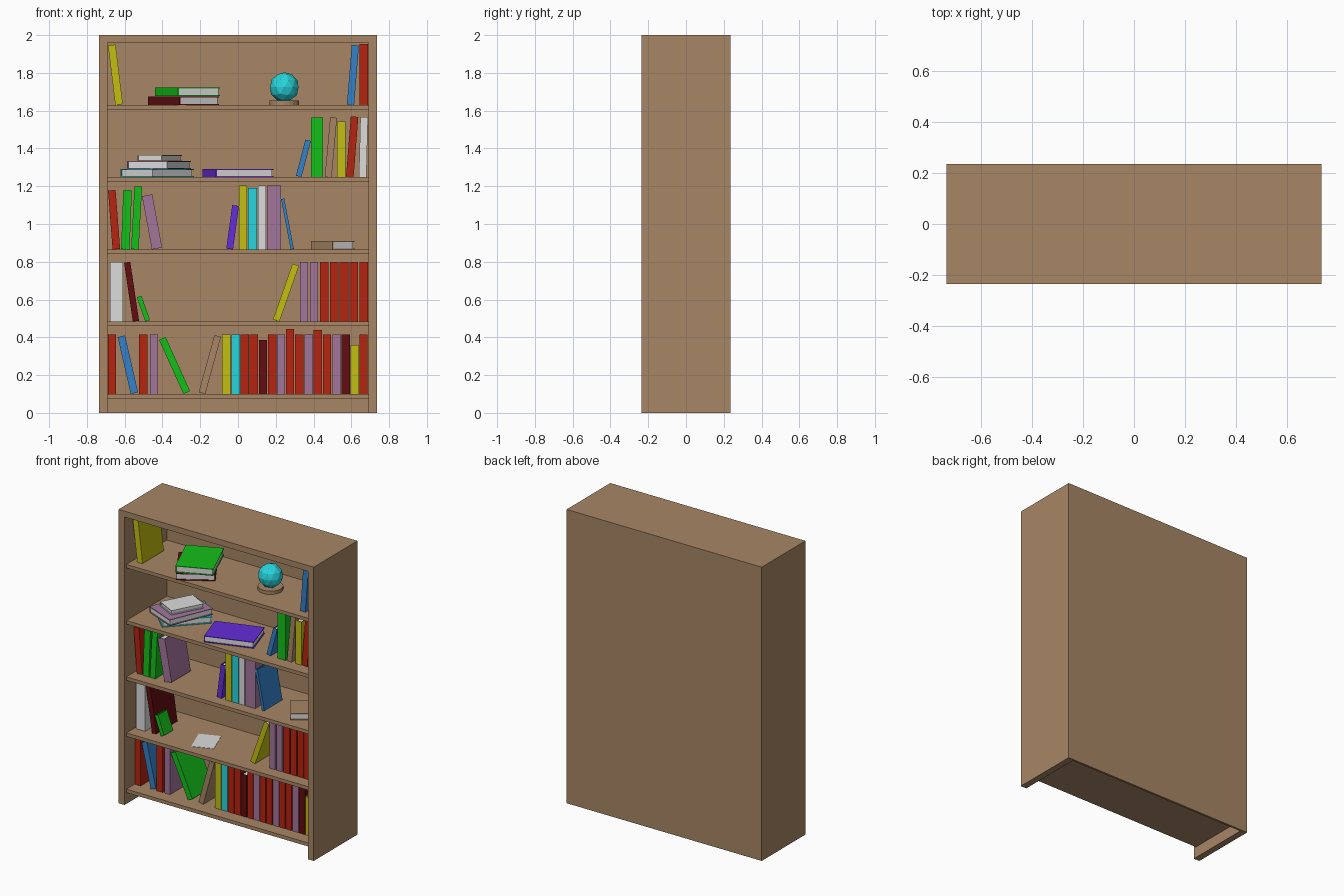
import bpy, bmesh, math
from mathutils import Matrix, Vector

if "Cube" in bpy.data.objects:
    bpy.data.objects.remove(bpy.data.objects["Cube"])

COLOURS = {
    "wood": (.39, .24, .13), "red": (.47, .018, .005), "green": (.007, .52, .01),
    "yellow": (.55, .52, .006), "cyan": (.02, .66, .72), "violet": (.127, .026, .69),
    "mauve": (.37, .18, .33), "blue": (.033, .218, .57), "white": (.72, .72, .72),
    "maroon": (.12, .004, .005),
}
MATS = {}
for cname, rgb in COLOURS.items():
    MATS[cname] = bpy.data.materials.new(cname)
    MATS[cname].diffuse_color = (*rgb, 1)


def add_box(bm, lo, hi, mat=0):
    lo, hi = Vector(lo), Vector(hi)
    m = Matrix.Translation((lo + hi) / 2) @ Matrix.Diagonal((*(hi - lo), 1))
    verts = bmesh.ops.create_cube(bm, size=1, matrix=m)["verts"]
    for f in {f for v in verts for f in v.link_faces}:
        f.material_index = mat


def finish(name, bm, colours, matrix=Matrix()):
    mesh = bpy.data.meshes.new(name)
    bm.to_mesh(mesh)
    bm.free()
    for c in colours:
        mesh.materials.append(MATS[c])
    ob = bpy.data.objects.new(name, mesh)
    ob.matrix_world = matrix
    bpy.context.collection.objects.link(ob)
    return ob


def box(name, lo, hi, colour="wood"):
    bm = bmesh.new()
    add_box(bm, lo, hi)
    return finish(name, bm, [colour])


def book(colour, t, d, h, matrix):
    """Centred book: thickness on x, spine at -y, height on z."""
    bm = bmesh.new()
    c, e = .005, .006
    x, y, z = t / 2, d / 2, h / 2
    add_box(bm, (-x, -y, -z), (-x + c, y, z))                    # covers
    add_box(bm, (x - c, -y, -z), (x, y, z))
    add_box(bm, (-x + c, -y, -z), (x - c, -y + c, z))            # spine
    add_box(bm, (-x + c, -y + c, -z + e), (x - c, y - e, z - e), 1)  # pages
    finish(colour + "_book", bm, [colour, "white"], matrix)


def stand(floor, front, rows):
    """Standing books: colour, x min, x max, top z, optional signed thickness if leaning."""
    for colour, x0, x1, top, *lean in rows:
        w, h = x1 - x0, top - floor
        t, a, sign = w, 0, 1
        if lean:
            t, sign = abs(lean[0]), math.copysign(1, lean[0])
            for _ in range(30):
                a = math.atan2(w - t * math.cos(a), h - t * math.sin(a))
        length = (h - t * math.sin(a)) / math.cos(a)
        d = .72 * length
        m = Matrix.Translation(((x0 + x1) / 2, front + d / 2, floor + h / 2))
        book(colour, t, d, length, m @ Matrix.Rotation(sign * a, 4, "Y"))


# local thickness -> z, depth -> x, height -> y
FLAT = Matrix(((0, 1, 0, 0), (0, 0, 1, 0), (1, 0, 0, 0), (0, 0, 0, 1)))


def lay(colour, x, y, z0, z1, d, h, angle):
    m = Matrix.Translation((x, y, (z0 + z1) / 2)) @ Matrix.Rotation(math.radians(angle), 4, "Z")
    book(colour, z1 - z0, d, h, m @ FLAT)


# Case
for side, s in (("left", -1), ("right", 1)):
    a, b = sorted((s * .69, s * .735))
    box(side + "_side", (a, -.235, 0), (b, .235, 1.96))
box("top_board", (-.735, -.235, 1.96), (.735, .235, 2))
box("back_panel", (-.69, .22, 0), (.69, .235, 1.96))
FLOORS = [1.63, 1.248, .865, .483, .1]
for z in FLOORS:
    box("shelf", (-.69, -.215, z - .024), (.69, .22, z))

# Top shelf
stand(1.63, -.155, [("yellow", -.688, -.61, 1.95, -.04), ("blue", .577, .64, 1.948, .038),
                    ("red", .642, .688, 1.952)])
lay("maroon", -.288, -.03, 1.63, 1.676, .245, .315, 32)
lay("green", -.268, -.03, 1.677, 1.723, .24, .315, 23)

# Globe ornament on a round base
bm = bmesh.new()
bmesh.ops.create_icosphere(bm, subdivisions=2, radius=.079)
finish("globe", bm, ["cyan"], Matrix.Translation((.245, 0, 1.724)))
bm = bmesh.new()
bmesh.ops.create_cone(bm, cap_ends=True, segments=20, radius1=.079, radius2=.079, depth=.023)
finish("globe_base", bm, ["wood"], Matrix.Translation((.245, 0, 1.6415)))

# Second shelf
stand(1.248, -.13, [("blue", .307, .386, 1.447, .03), ("green", .387, .45, 1.565),
                    ("wood", .46, .524, 1.565, .036), ("yellow", .524, .57, 1.542),
                    ("red", .572, .637, 1.57, .04), ("white", .64, .688, 1.567, .04)])
lay("cyan", -.428, .025, 1.248, 1.291, .235, .315, -44)
lay("mauve", -.418, -.015, 1.292, 1.334, .235, .315, -23)
lay("white", -.415, -.01, 1.335, 1.365, .15, .225, -28)
lay("violet", 0, -.04, 1.248, 1.291, .32, .23, 18)

# Third shelf
stand(.865, -.14, [("red", -.688, -.624, 1.18, -.04), ("green", -.619, -.562, 1.18, .045),
                   ("green", -.566, -.508, 1.2, .04), ("mauve", -.508, -.402, 1.157, -.055),
                   ("violet", -.062, .005, 1.1, .036), ("yellow", .005, .048, 1.205),
                   ("cyan", .053, .1, 1.19), ("white", .106, .148, 1.205),
                   ("mauve", .153, .228, 1.205), ("blue", .228, .296, 1.135, -.017)])
lay("wood", .502, -.03, .865, .909, .142, .2, 35)

# Fourth shelf
stand(.483, -.13, [("white", -.677, -.608, .8), ("maroon", -.603, -.524, .8, -.033),
                   ("green", -.536, -.466, .62, -.026), ("yellow", .185, .323, .79, .036),
                   ("mauve", .328, .37, .8), ("mauve", .38, .423, .8)]
      + [("red", x, x + .046, .8) for x in (.433, .486, .538, .589, .642)])
sheet = box("paper_sheet", (-.072, -.095, 0), (.072, .095, .002), "white")
sheet.matrix_world = Matrix.Translation((-.215, -.035, .483)) @ Matrix.Rotation(math.radians(21), 4, "Z")

# Bottom shelf
stand(.1, -.127, [("red", -.688, -.645, .415), ("blue", -.637, -.529, .41, -.04),
                  ("red", -.524, -.478, .415), ("mauve", -.466, -.423, .415),
                  ("green", -.418, -.254, .402, -.038), ("wood", -.208, -.09, .412, .036)])
run = [("yellow", -.085, .415), ("cyan", -.034, .415), ("red", .014, .415), ("red", .062, .415),
       ("maroon", .11, .385), ("red", .159, .415), ("mauve", .206, .415), ("red", .253, .445),
       ("red", .302, .415), ("mauve", .353, .415), ("red", .4, .44), ("red", .449, .415),
       ("mauve", .5, .415), ("maroon", .548, .415), ("yellow", .596, .36), ("red", .642, .415)]
stand(.1, -.127, [(c, x, x + .044, top) for c, x, top in run])

for m in bpy.data.materials:
    if m.users and not m.is_grease_pencil:
        m.use_nodes = True
        m.node_tree.nodes["Principled BSDF"].inputs["Base Color"].default_value = m.diffuse_color
